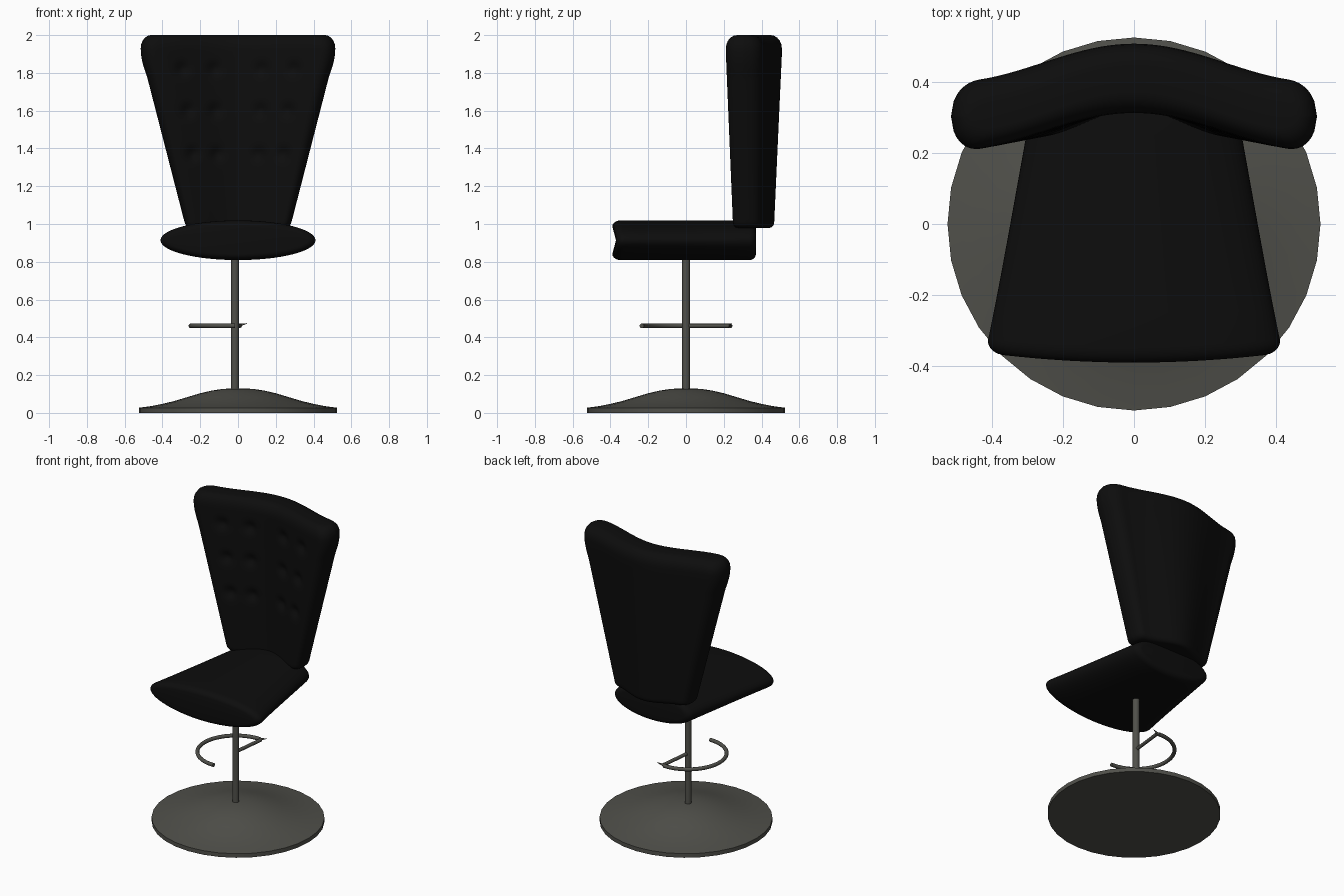
import bpy, bmesh, math
from mathutils import Vector

if "Cube" in bpy.data.objects:
    bpy.data.objects.remove(bpy.data.objects["Cube"])

def material(name, rgb):
    m = bpy.data.materials.new(name)
    m.diffuse_color = (*rgb, 1)
    m.use_nodes = True
    m.node_tree.nodes["Principled BSDF"].inputs["Base Color"].default_value = m.diffuse_color
    return m

LEATHER = material("black leather", (0.004, 0.004, 0.004))
METAL = material("dark metal", (0.08, 0.08, 0.069))

def loft(name, rings, mat, angle=40, paired_caps=False):
    """Skin a list of closed rings and cap both ends."""
    bm = bmesh.new()
    rows = [[bm.verts.new(p) for p in r] for r in rings]
    n = len(rows[0])
    for a, b in zip(rows, rows[1:]):
        for i in range(n):
            j = (i + 1) % n
            bm.faces.new((a[i], a[j], b[j], b[i]))
    for row in (rows[0], rows[-1]):
        if paired_caps:
            for i in range(n // 2 - 1):
                bm.faces.new((row[i], row[i + 1], row[n - 2 - i], row[n - 1 - i]))
        else:
            bm.faces.new(row)
    bmesh.ops.recalc_face_normals(bm, faces=bm.faces)
    me = bpy.data.meshes.new(name)
    bm.to_mesh(me)
    bm.free()
    me.materials.append(mat)
    ob = bpy.data.objects.new(name, me)
    bpy.context.collection.objects.link(ob)
    bpy.ops.object.select_all(action='DESELECT')
    ob.select_set(True)
    bpy.context.view_layer.objects.active = ob
    bpy.ops.object.shade_smooth_by_angle(angle=math.radians(angle))
    return ob

def circle(r, z, n, x=0):
    return [(x + r * math.cos(2 * math.pi * i / n), r * math.sin(2 * math.pi * i / n), z) for i in range(n)]

def tube(name, pts, radii, mat, n=12):
    pts = [Vector(p) for p in pts]
    rings = []
    for k, p in enumerate(pts):
        d = (pts[min(k + 1, len(pts) - 1)] - pts[max(k - 1, 0)]).normalized()
        s = d.cross(Vector((0, 0, 1))).normalized()
        u = s.cross(d)
        r = radii[k] if isinstance(radii, list) else radii
        rings.append([p + r * (math.cos(a) * s + math.sin(a) * u)
                      for a in (2 * math.pi * i / n for i in range(n))])
    return loft(name, rings, mat)

# base: bell-shaped disc
profile = [(0.525, 0), (0.525, 0.027), (0.46, 0.036), (0.4, 0.048), (0.34, 0.062), (0.27, 0.083),
           (0.2, 0.104), (0.14, 0.118), (0.08, 0.127), (0.02, 0.13)]
loft("base", [circle(r, z, 32) for r, z in profile], METAL)

# pole
PX = -0.016
loft("pole", [circle(0.021, z, 16, PX) for z in (0.1, 0.86)], METAL)

# half-ring footrest, its arm and its pointed end
FZ = 0.461
arc = [(PX + 0.234 * math.cos(a), 0.234 * math.sin(a), FZ)
       for a in (math.radians(86 + 184 * k / 32) for k in range(33))]
tube("footrest_ring", arc, 0.012, METAL)
tube("footrest_arm", [(PX, 0, FZ), (0.01, 0.228, FZ)], 0.011, METAL)
tube("footrest_tip", [(PX, 0.232, FZ), (0.012, 0.232, FZ + 0.004), (0.048, 0.24, FZ + 0.013)],
     [0.012, 0.007, 0.001], METAL)

# seat: lens-shaped section tapering to the back
def seat_ring(y, inset_x, inset_z):
    w = 0.413 - 0.18 * (y + 0.36) - inset_x
    h = 0.105 - inset_z
    front = max(0, -y / 0.39) ** 2
    ring = []
    for i in range(64):
        a = 2 * math.pi * i / 64
        x = w * math.cos(a)
        ring.append((x, y + 0.025 * front * (x / 0.4) ** 2, 0.914 + h * math.sin(a)))
    return ring

Q = [math.radians(a) for a in (0, 18, 36, 54, 72, 90)]
front = [(-0.39 + 0.045 * (1 - math.cos(a)), 0.05 * (1 - math.sin(a)), 0.032 * (1 - math.sin(a))) for a in Q]
back = [(0.37 - 0.035 * (1 - math.cos(a)), 0.04 * (1 - math.sin(a)), 0.032 * (1 - math.sin(a))) for a in reversed(Q)]
middle = [(y, 0, 0) for y in (-0.25, -0.15, 0, 0.15, 0.25)]
loft("seat", [seat_ring(*s) for s in front + middle + back], LEATHER, 60)

# backrest: curved tapered cushion with button dimples on the front
Z0, Z1, W, T = 0.98, 2.0, 0.515, 0.0975
N = 80
BUTTONS = [(sx * x, z) for z, xs in ((1.82, (0.125, 0.295)), (1.6, (0.12, 0.265)), (1.37, (0.11, 0.24)))
           for x in xs for sx in (-1, 1)]

def half_thickness(x):
    c = 0.085
    e = max(0, abs(x) - (W - c)) / c
    return T * math.sqrt(max(0, 1 - e ** 2.3))

def back_ring(z, inset):
    k = (z - Z0) / (Z1 - Z0)
    sx = 0.535 + 0.51 * k if k < 0.78 else 0.9328 + 0.0672 * math.sin(min(1, (k - 0.78) / 0.15) * math.pi / 2)
    sy = min(1, 0.73 + 0.3 * k)
    ring = []
    for side in (-1, 1):
        for i in range(N + 1):
            t = i / N * 2 - 1
            x = W * math.sin(t * math.pi / 2) * 0.45 + W * t * 0.55   # denser near the edges
            if side > 0:
                x = -x
            th = max(0.0008, half_thickness(x))
            mid = 0.303 + 0.107 * (0.5 + 0.5 * math.cos(math.pi * x / W))
            th *= 1 - inset / T
            px = x * (sx - inset * 0.9 / W)
            y = 0.3525 + sy * (mid + side * th - 0.3525)
            if side < 0:
                for bx, bz in BUTTONS:
                    d2 = (px - bx) ** 2 + (z - bz) ** 2
                    y += 0.022 * math.exp(-d2 / 0.0011)
            ring.append((px, y, z))
    return ring

bottom = [(Z0 + 0.03 * (1 - math.cos(a)), 0.03 * (1 - math.sin(a))) for a in Q]
top = [(Z1 - 0.07 * (1 - math.cos(a)), 0.06 * (1 - math.sin(a))) for a in reversed(Q)]
body = [(1.01 + 0.92 * k / 56, 0) for k in range(1, 56)]
loft("backrest", [back_ring(z, i) for z, i in bottom + body + top], LEATHER, 60, paired_caps=True)
